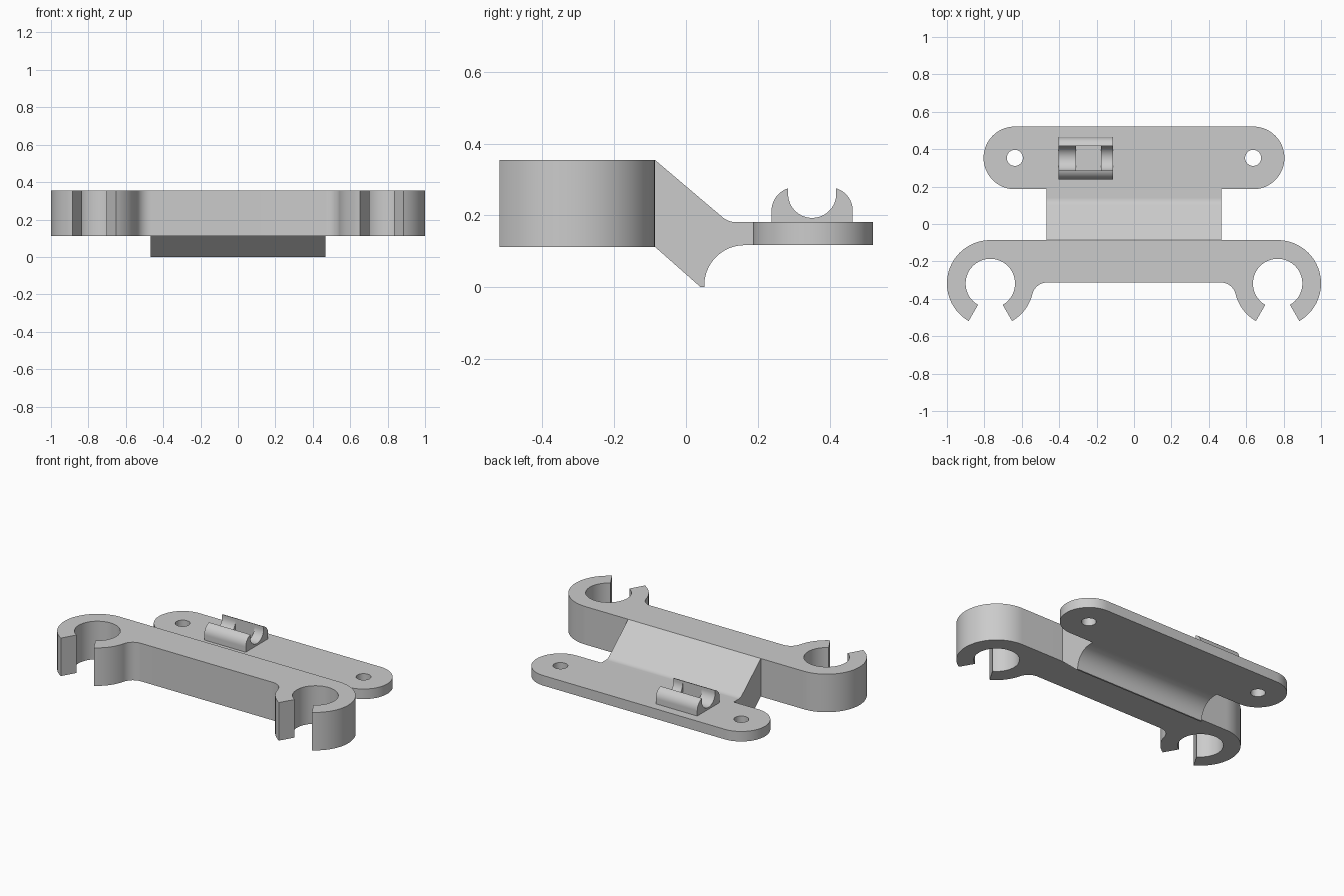
import bpy, bmesh
from math import sin, cos, radians
from mathutils import Matrix

if "Cube" in bpy.data.objects:
    bpy.data.objects.remove(bpy.data.objects["Cube"])

grey = bpy.data.materials.new("light grey plastic")
grey.use_nodes = True
colour = (0.6, 0.6, 0.6, 1)
grey.diffuse_color = colour
grey.node_tree.nodes["Principled BSDF"].inputs["Base Color"].default_value = colour


def arc(cx, cy, r, start, end, steps=24):
    """Points along a circular arc, angles in degrees."""
    angles = [radians(start + (end - start) * i / steps) for i in range(steps + 1)]
    return [(cx + r * cos(a), cy + r * sin(a)) for a in angles]


def mirror(points, middle=0.0):
    """Reflect an outline across a line of constant first coordinate."""
    return [(2 * middle - u, v) for u, v in reversed(points)]


def prism(name, loops, low, high, along_x=False):
    """Extrude outlines (extra loops become holes) along z, or along x for side profiles."""
    bm = bmesh.new()
    for loop in loops:
        verts = [bm.verts.new((u, v, low)) for u, v in loop]
        for a, b in zip(verts, verts[1:] + verts[:1]):
            bm.edges.new((a, b))
    bmesh.ops.triangle_fill(bm, edges=bm.edges[:], use_beauty=True, use_dissolve=False)
    extruded = bmesh.ops.extrude_face_region(bm, geom=bm.faces[:], use_keep_orig=True)
    moved = [g for g in extruded["geom"] if isinstance(g, bmesh.types.BMVert)]
    bmesh.ops.translate(bm, verts=moved, vec=(0, 0, high - low))
    if along_x:
        # Cycle the axes so that (u, v, w) becomes (y, z, x)
        cycle = Matrix(((0, 0, 1), (1, 0, 0), (0, 1, 0)))
        bmesh.ops.transform(bm, matrix=cycle.to_4x4(), verts=bm.verts[:])
    bmesh.ops.recalc_face_normals(bm, faces=bm.faces[:])
    mesh = bpy.data.meshes.new(name)
    bm.to_mesh(mesh)
    bm.free()
    mesh.materials.append(grey)
    obj = bpy.data.objects.new(name, mesh)
    bpy.context.collection.objects.link(obj)
    bpy.context.view_layer.objects.active = obj
    bpy.ops.object.select_all(action="DESELECT")
    obj.select_set(True)
    bpy.ops.object.shade_smooth_by_angle(angle=radians(30))
    return obj


# Front beam with an open C-shaped clamp at each end
CX, CY = -0.768, -0.318
right_half = (
    arc(CX, CY, 0.232, 90, 240, 40)
    + arc(CX, CY, 0.132, 240, -60, 64)
    + arc(CX, CY, 0.232, -60, -13.5, 14)
    + arc(-0.465, -0.393, 0.08, 166.5, 90, 16)
)
prism("clamp_beam", [right_half + mirror(right_half)], 0.112, 0.354)

# Sloping web that joins the beam to the plate
web = (
    [(-0.086, 0.354)]
    + arc(0.14, 0.241, 0.06, 229.3, 270, 12)
    + [(0.186, 0.181), (0.186, 0.117)]
    + arc(0.163, 0.005, 0.112, 90, 180)
    + [(0.051, 0.0), (0.041, 0.0), (-0.086, 0.112)]
)
prism("sloping_web", [web], -0.467, 0.467, along_x=True)

# Rounded mounting plate with two screw holes
PY, PX = 0.3535, 0.637
plate = arc(PX, PY, 0.1675, -90, 90, 40) + arc(-PX, PY, 0.1675, 90, 270, 40)
holes = [arc(s * PX, PY, 0.043, 0, 351, 39) for s in (-1, 1)]
prism("mounting_plate", [plate] + holes, 0.117, 0.181)

# Small cradle clip: full profile at both ends, open recess in the middle
MID, BASE = 0.351, 0.181
lip = arc(MID - 0.048, 0.213, 0.065, 180, 106, 14)
lip = [(MID - 0.113, BASE)] + lip + [(MID - 0.067, 0.275)]
cradle = lip + arc(MID, 0.26, 0.067, 180, 360, 36) + mirror(lip, MID)
prism("clip_right_end", [cradle], -0.404, -0.31, along_x=True)
prism("clip_left_end", [cradle], -0.176, -0.112, along_x=True)
wall = lip + [(MID - 0.067, BASE)]
prism("clip_front_wall", [wall], -0.31, -0.176, along_x=True)
prism("clip_back_wall", [mirror(wall, MID)], -0.31, -0.176, along_x=True)
